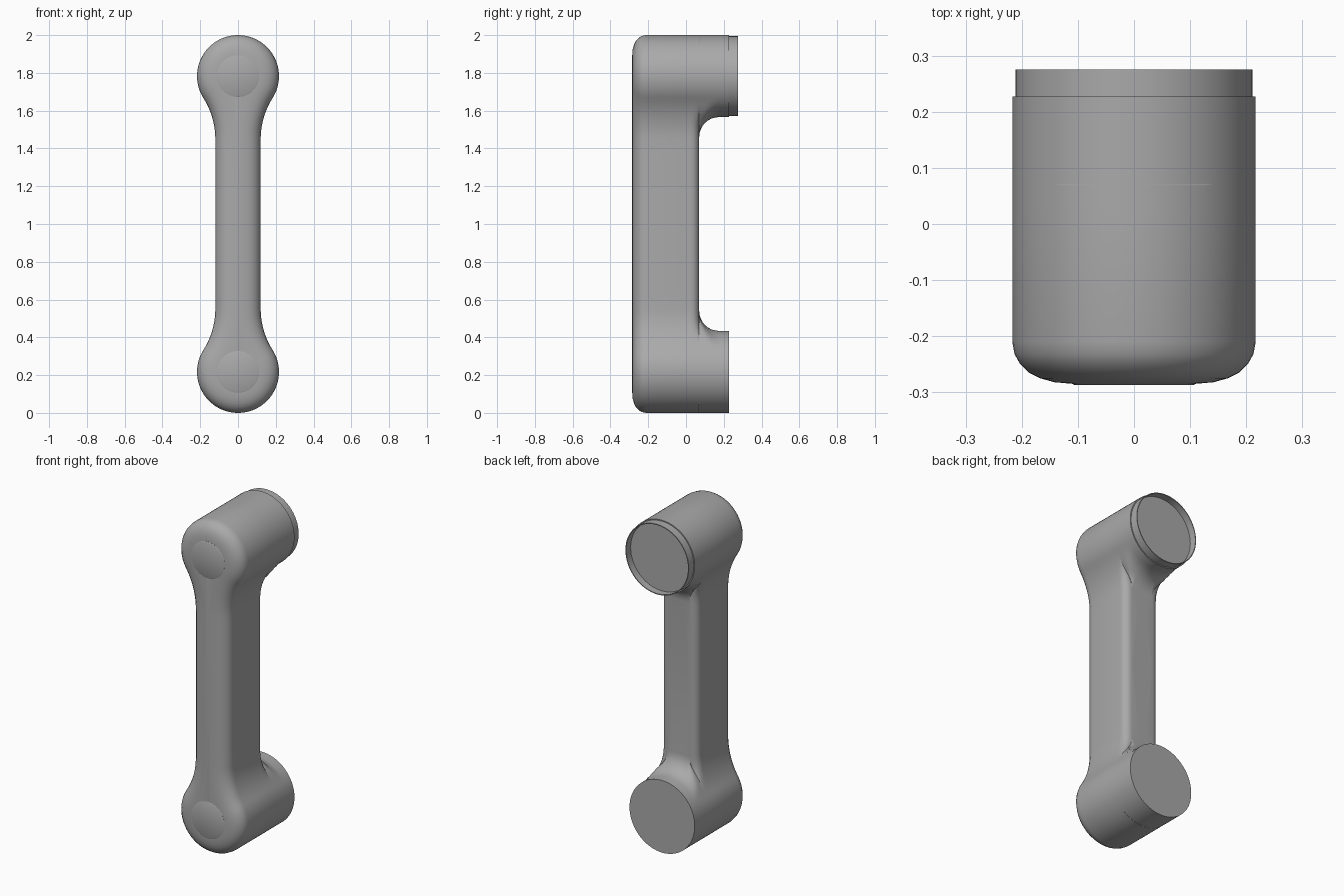
import bpy, bmesh
from math import sin, cos, pi, radians, atan2, hypot

cube = bpy.data.objects.get("Cube")
if cube:
    bpy.data.objects.remove(cube, do_unlink=True)

R = 0.217            # joint radius
W = 0.12             # arm half width
J = 1 - R            # joint centre, measured from mid height
FZ = -0.335          # where the arm starts to flare, below the joint
FR = (W**2 + FZ**2 - R**2) / (2 * (R - W))   # flare radius

grey = bpy.data.materials.new("plain_grey")
grey.use_nodes = True
colour = (0.4, 0.4, 0.4, 1)
grey.diffuse_color = colour
grey.node_tree.nodes["Principled BSDF"].inputs["Base Color"].default_value = colour


def finish(bm, name):
    bmesh.ops.recalc_face_normals(bm, faces=bm.faces)
    mesh = bpy.data.meshes.new(name)
    bm.to_mesh(mesh)
    bm.free()
    mesh.materials.append(grey)
    ob = bpy.data.objects.new(name, mesh)
    bpy.context.collection.objects.link(ob)
    bpy.ops.object.select_all(action='DESELECT')
    ob.select_set(True)
    bpy.context.view_layer.objects.active = ob
    bpy.ops.object.shade_smooth_by_angle(angle=radians(35))
    return ob


def outline():
    """Half outline around the joint centre: (x, z, inward x, inward z)."""
    pts = []
    cx = W + FR
    low = atan2(FZ, cx)
    for i in range(25):                       # joint arc
        a = pi / 2 + (low - pi / 2) * i / 24
        pts.append((R * cos(a), R * sin(a), -cos(a), -sin(a)))
    pts[0] = (0, R, 0, -1)
    start = low + pi
    for i in range(1, 11):                    # concave flare
        a = start + (pi - start) * i / 10
        pts.append((cx + FR * cos(a), FZ + FR * sin(a), cos(a), sin(a)))
    for i in range(1, 6):                     # straight arm
        pts.append((W, FZ + (-J - FZ) * i / 5, -1, 0))
    for i in range(1, 7):                     # mid height, to the centre line
        k = 1 - i / 6
        pts.append((W * k, -J, -k, 0))
    return pts


def ring(bm, y, inset=0, back=False, cap=None):
    verts = []
    for x, z, nx, nz in outline():
        d = inset
        if back:                              # round only the arm, not the barrel
            t = min(max((hypot(x, z) - R) / 0.1, 0), 1)
            d *= t * t * (3 - 2 * t)
        x, z = x + nx * d, z + nz * d
        r = hypot(x, z)
        k = min(1, cap / r) if cap else 1
        verts.append(bm.verts.new((x * k, y, J + z * k)))
    return verts


# Link body: a quarter lofted front to back, then mirrored
bm = bmesh.new()
front = [(0.11, -0.285), (0.075, -0.282), (0.05, -0.275), (0.03, -0.265),
         (0.013, -0.248), (0.004, -0.232), (0, -0.21)]
rings = [ring(bm, y, d) for d, y in front]
B = 0.045
for i in range(7):                            # rounded back edges of the arm
    a = pi / 2 * i / 6
    rings.append(ring(bm, 0.07 - B + B * sin(a), B * (1 - cos(a)), True))
F = 0.105
for i in range(9):                            # fillet from arm to barrel
    a = pi / 2 * i / 8
    rings.append(ring(bm, 0.07 + F * (1 - cos(a)), B, True, R + F * (1 - sin(a))))
rings.append(ring(bm, 0.227, B, True, R))
for a, b in zip(rings, rings[1:]):
    for i in range(len(a) - 1):
        quad = (a[i], a[i + 1], b[i + 1], b[i])
        if any(abs(v.co.z) > 1e-5 for v in quad):
            bm.faces.new(quad)
bm.faces.new(rings[0])
bm.faces.new(rings[-1])
body = finish(bm, "link_body")
body.location.z = 1
mirror = body.modifiers.new("Mirror", 'MIRROR')
mirror.use_axis = (True, False, True)
mirror.merge_threshold = 0.0005


def lathe(name, profile, z, steps=64):
    """Turn (radius, y) points around the y axis at height z."""
    bm = bmesh.new()
    vs = [bm.verts.new((r, y, 0)) for r, y in profile]
    edges = [bm.edges.new(pair) for pair in zip(vs, vs[1:])]
    bmesh.ops.spin(bm, geom=vs + edges, cent=(0, 0, 0), axis=(0, 1, 0),
                   angle=2 * pi, steps=steps, use_merge=True)
    bmesh.ops.remove_doubles(bm, verts=bm.verts, dist=1e-5)
    ob = finish(bm, name)
    ob.location.z = z


# Thin round covers on the front of both joints
for name, z in (("upper", 1 + J), ("lower", 1 - J)):
    lathe(name + "_joint_cover",
          [(0, -0.287), (0.106, -0.287), (0.11, -0.285), (0.11, -0.28), (0, -0.28)], z)

# Open collar with a recessed plate behind the upper joint
lathe("upper_collar",
      [(0, 0.232), (0.206, 0.232), (0.206, 0.275), (0.211, 0.275), (0.211, 0.22), (0, 0.22)],
      1 + J)
